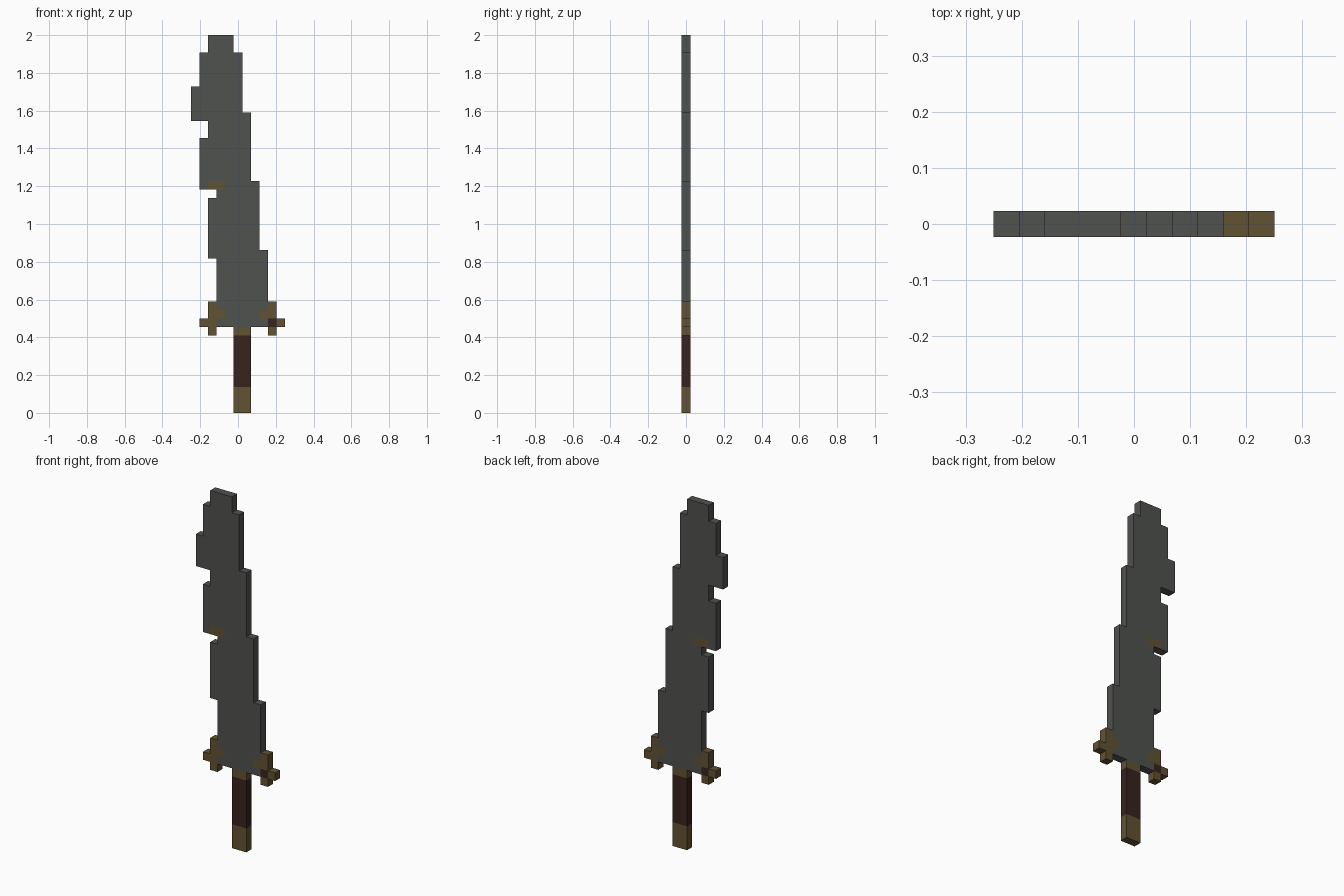
import bpy
import bmesh
import math

cube = bpy.data.objects.get("Cube")
if cube:
    bpy.data.objects.remove(cube, do_unlink=True)

U = 2 / 44          # size of one block
X0 = -5.5 * U       # left edge of column 0
D = U / 2           # half thickness


def linear(c):
    c /= 255
    return c / 12.92 if c <= 0.04045 else ((c + 0.055) / 1.055) ** 2.4


def make_material(name, rgb):
    col = tuple(linear(c) for c in rgb) + (1.0,)
    m = bpy.data.materials.new(name)
    m.use_nodes = True
    m.diffuse_color = col
    b = m.node_tree.nodes["Principled BSDF"]
    b.inputs["Base Color"].default_value = col
    b.inputs["Roughness"].default_value = 0.9
    return m


MATS = [make_material("steel grey", (80, 82, 79)),
        make_material("aged brass", (97, 82, 50)),
        make_material("dark leather", (55, 35, 30))]
STEEL, BRASS, LEATHER = range(3)

# Each part: base colour and blocks as (first column, end column, first row, end row)
PARTS = {
    "blade": (STEEL, [(2, 5, 42, 44), (1, 6, 35, 42), (0, 1, 34, 38), (1, 7, 34, 35),
                      (2, 7, 32, 34), (1, 7, 27, 32), (1, 8, 26, 27), (3, 8, 25, 26),
                      (2, 8, 19, 25), (2, 9, 18, 19), (3, 9, 10, 18)]),
    "guard_right": (BRASS, [(2, 3, 9, 13), (1, 2, 10, 11)]),
    "guard_left": (BRASS, [(9, 10, 9, 13), (10, 11, 10, 11)]),
    "collar": (BRASS, [(5, 7, 9, 10)]),
    "grip": (LEATHER, [(5, 7, 3, 9)]),
    "pommel": (BRASS, [(5, 7, 0, 3)]),
}

# Coloured patches on the flat sides
BOTH = {(2, 26): BRASS, (3, 26): BRASS, (3, 11): BRASS, (8, 11): BRASS}
FRONT = {**BOTH, (9, 10): LEATHER}
BACK = {**BOTH, (2, 10): LEATHER}


def cells(blocks):
    return {(c, r) for a, b, lo, hi in blocks
            for c in range(a, b) for r in range(lo, hi)}


SOLID = set().union(*(cells(blocks) for _, blocks in PARTS.values()))


def build(name, base, blocks):
    bm = bmesh.new()

    def face(corners, mat):
        f = bm.faces.new([bm.verts.new((X0 + c * U, y, r * U)) for c, y, r in corners])
        f.material_index = mat

    for c, r in cells(blocks):
        # front and back
        face([(c, -D, r), (c + 1, -D, r), (c + 1, -D, r + 1), (c, -D, r + 1)],
             FRONT.get((c, r), base))
        face([(c + 1, D, r), (c, D, r), (c, D, r + 1), (c + 1, D, r + 1)],
             BACK.get((c, r), base))
        # rim faces wherever the neighbouring block is empty
        for dc, dr, p, q in ((1, 0, (c + 1, r), (c + 1, r + 1)),
                             (-1, 0, (c, r + 1), (c, r)),
                             (0, 1, (c + 1, r + 1), (c, r + 1)),
                             (0, -1, (c, r), (c + 1, r))):
            if (c + dc, r + dr) not in SOLID:
                face([(p[0], -D, p[1]), (p[0], D, p[1]),
                      (q[0], D, q[1]), (q[0], -D, q[1])], base)

    # weld, then merge coplanar faces of one colour
    bmesh.ops.remove_doubles(bm, verts=bm.verts[:], dist=U / 100)
    bmesh.ops.dissolve_limit(bm, angle_limit=math.radians(1), verts=bm.verts[:],
                             edges=bm.edges[:], delimit={'MATERIAL'})
    me = bpy.data.meshes.new(name)
    bm.to_mesh(me)
    bm.free()
    for m in MATS:
        me.materials.append(m)
    bpy.context.collection.objects.link(bpy.data.objects.new(name, me))


for part, (base, blocks) in PARTS.items():
    build(part, base, blocks)
